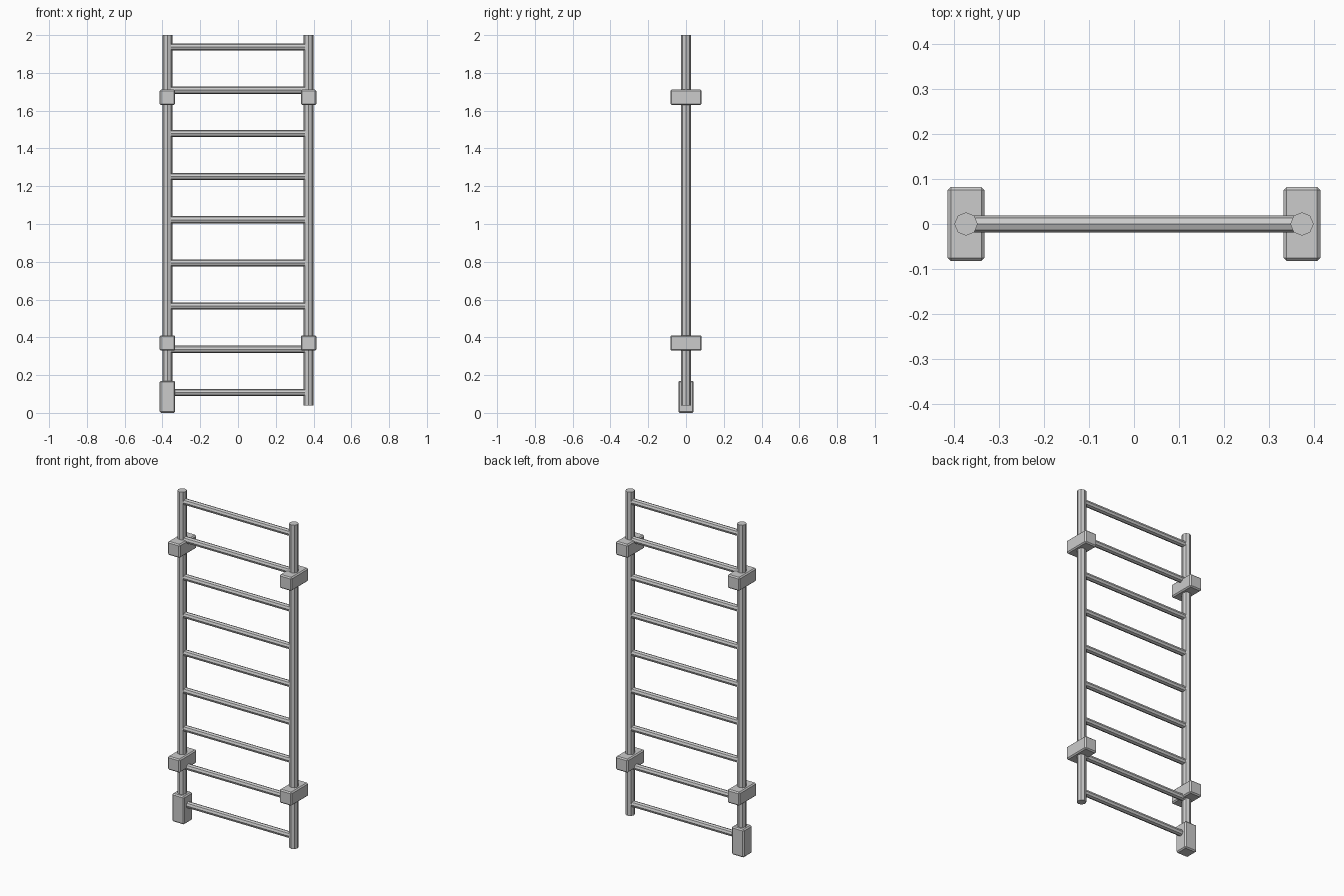
import bpy
from math import radians

if "Cube" in bpy.data.objects:
    bpy.data.objects.remove(bpy.data.objects["Cube"])

POST_X = 0.374


def rod(name, radius, length, loc, rot=(0, 0, 0)):
    bpy.ops.mesh.primitive_cylinder_add(vertices=8, radius=radius, depth=length,
                                        location=loc, rotation=rot)
    bpy.context.object.name = name


def block(name, size, loc):
    bpy.ops.mesh.primitive_cube_add(size=1, location=loc)
    ob = bpy.context.object
    ob.name = name
    ob.scale = size
    bpy.ops.object.transform_apply(location=False, rotation=False, scale=True)
    bevel = ob.modifiers.new("edge_bevel", 'BEVEL')
    bevel.width = 0.007
    bevel.segments = 1


# Upright posts with two wall clamps each
for side, label in ((-1, "left"), (1, "right")):
    rod(f"{label}_post", 0.026, 1.96, (side * POST_X, 0, 1.02))
    for z, level in ((0.37, "lower"), (1.67, "upper")):
        block(f"{label}_{level}_clamp", (0.082, 0.165, 0.082), (side * POST_X, 0, z))

# Evenly spaced rungs
for i in range(9):
    rod(f"rung_{i + 1}", 0.019, 2 * POST_X, (0, 0, 0.108 + i * 0.2286),
        (0, radians(90), 0))

# Heater box at the foot of the left post
block("heater_box", (0.082, 0.082, 0.17), (-POST_X, 0, 0.085))
